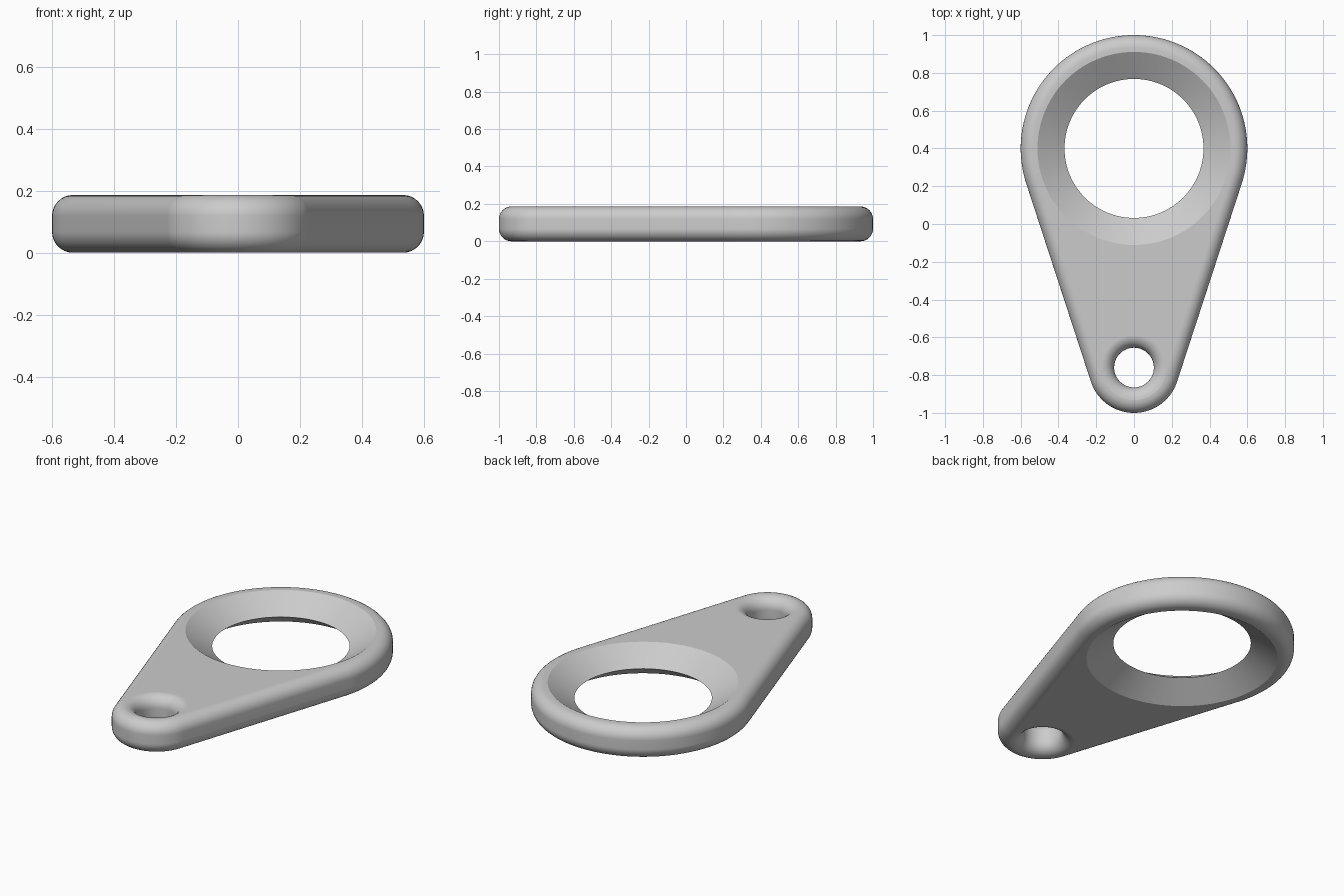
import bpy, bmesh, math

cube = bpy.data.objects.get("Cube")
if cube:
    bpy.data.objects.remove(cube)

HEIGHT = 0.186
FILLET = 0.067
BIG_Y, BIG_R = 0.4, 0.6
SMALL_Y, SMALL_R = -0.76, 0.24
TILT = math.asin((BIG_R - SMALL_R) / (BIG_Y - SMALL_Y))


def arc(cy, r, start, end, steps):
    return [(r * math.cos(start + (end - start) * i / steps),
             cy + r * math.sin(start + (end - start) * i / steps))
            for i in range(steps + 1)]


def teardrop(inset):
    """Two arcs joined by tangent lines, shrunk evenly by inset."""
    return (arc(BIG_Y, BIG_R - inset, -TILT, math.pi + TILT, 96)
            + arc(SMALL_Y, SMALL_R - inset, math.pi + TILT, 2 * math.pi - TILT, 48))


def circle(cy, r):
    return arc(cy, r, 0, 2 * math.pi, 96)[:-1]


def rounded_edge(steps=8):
    """Inset and height pairs of a wall with both rims rounded."""
    quarter = [i * math.pi / 2 / steps for i in range(steps + 1)]
    low = [(FILLET * (1 - math.sin(a)), FILLET * (1 - math.cos(a))) for a in quarter]
    return low + [(t, HEIGHT - z) for t, z in reversed(low)]


bm = bmesh.new()


def wall(levels):
    """Skin a stack of outlines; return the bottom and top edge loops."""
    rings = [[bm.verts.new((x, y, z)) for x, y in pts] for pts, z in levels]
    n = len(rings[0])
    for a, b in zip(rings, rings[1:]):
        for i in range(n):
            j = (i + 1) % n
            bm.faces.new((a[i], a[j], b[j], b[i]))
    return [[bm.edges.get((r[i], r[(i + 1) % n])) for i in range(n)]
            for r in (rings[0], rings[-1])]


# Outer rim, rounded eyelet and double-countersunk ring
walls = [
    wall([(teardrop(t), z) for t, z in rounded_edge()]),
    wall([(circle(SMALL_Y, 0.105 + t), z) for t, z in rounded_edge()]),
    wall([(circle(BIG_Y, r), z)
          for r, z in ((0.511, 0), (0.368, HEIGHT / 2), (0.511, HEIGHT))]),
]

# Flat bottom and top, pierced by both holes
for side, direction in ((0, -1), (1, 1)):
    edges = [e for w in walls for e in w[side]]
    bmesh.ops.triangle_fill(bm, edges=edges, use_beauty=True,
                            normal=(0, 0, direction))
bmesh.ops.recalc_face_normals(bm, faces=bm.faces)

mesh = bpy.data.meshes.new("teardrop_plate")
bm.to_mesh(mesh)
bm.free()
plate = bpy.data.objects.new("teardrop_plate", mesh)
bpy.context.collection.objects.link(plate)

# Single grey finish
grey = bpy.data.materials.new("light grey")
grey.use_nodes = True
color = (0.6, 0.6, 0.6, 1)
grey.diffuse_color = color
grey.node_tree.nodes["Principled BSDF"].inputs["Base Color"].default_value = color
mesh.materials.append(grey)

# Smooth fillets, crisp countersink edges, flat caps
bpy.context.view_layer.objects.active = plate
plate.select_set(True)
bpy.ops.object.shade_smooth_by_angle(angle=math.radians(25))
weighted = plate.modifiers.new("flat_caps", 'WEIGHTED_NORMAL')
weighted.keep_sharp = True
